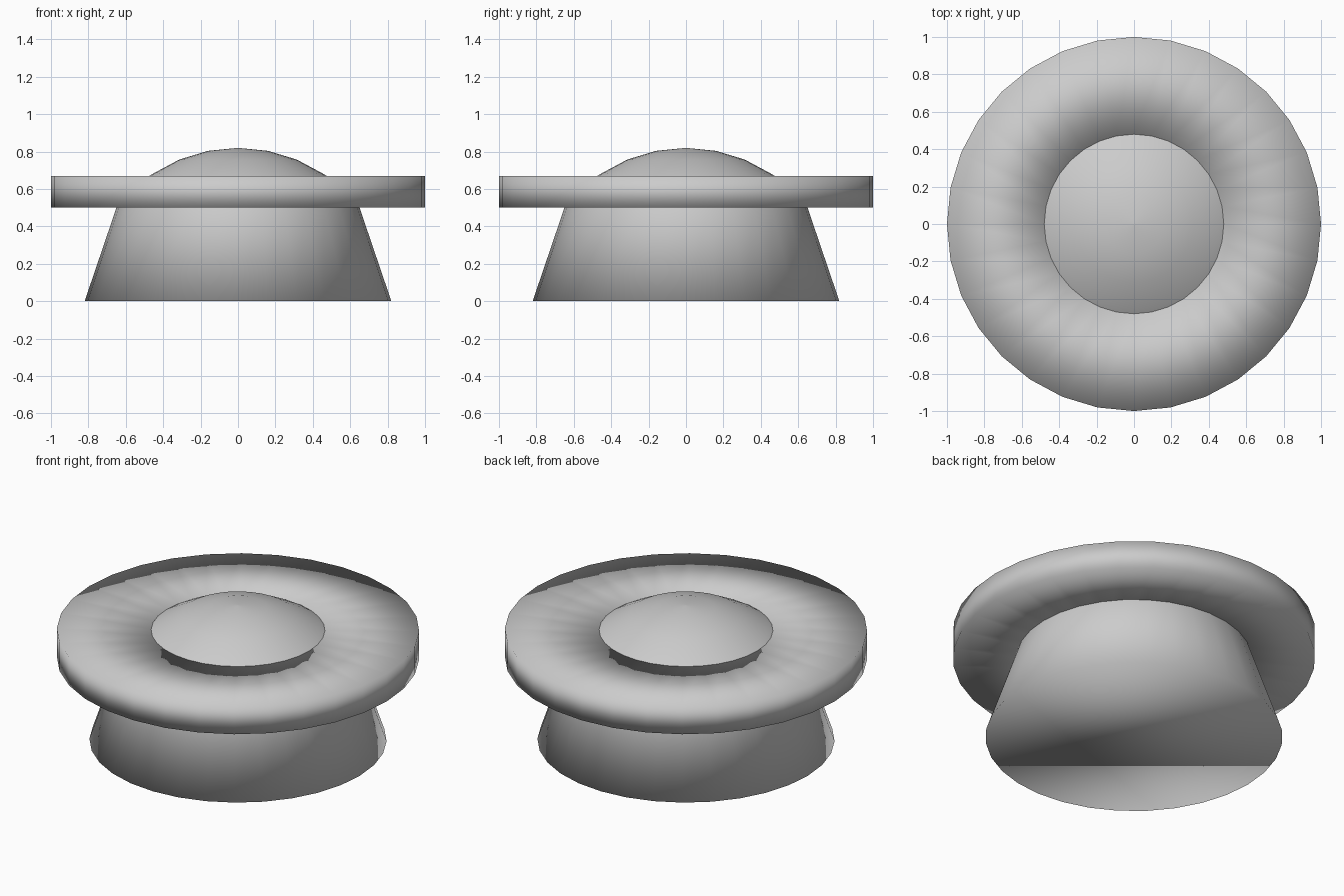
import bpy
import math

SEGMENTS = 32

cube = bpy.data.objects.get("Cube")
if cube:
    bpy.data.objects.remove(cube, do_unlink=True)

# One plain grey for everything
grey = bpy.data.materials.new("plain_grey")
grey.use_nodes = True
colour = (0.6, 0.6, 0.6, 1)
grey.diffuse_color = colour
grey.node_tree.nodes["Principled BSDF"].inputs["Base Color"].default_value = colour


def lathe(name, profile, closed=False, caps=()):
    """Turn (radius, z) points about z; caps lists profile points closed by a flat face."""
    verts = []
    for radius, z in profile:
        for i in range(SEGMENTS):
            a = math.tau * i / SEGMENTS
            verts.append((radius * math.cos(a), radius * math.sin(a), z))
    count = len(profile)
    faces = []
    for p in range(count if closed else count - 1):
        q = (p + 1) % count
        for i in range(SEGMENTS):
            j = (i + 1) % SEGMENTS
            faces.append((p * SEGMENTS + i, p * SEGMENTS + j,
                          q * SEGMENTS + j, q * SEGMENTS + i))
    for p in caps:
        ring = [p * SEGMENTS + i for i in range(SEGMENTS)]
        faces.append(ring if p else ring[::-1])
    mesh = bpy.data.meshes.new(name)
    mesh.from_pydata(verts, [], faces)
    mesh.materials.append(grey)
    mesh.shade_smooth()
    obj = bpy.data.objects.new(name, mesh)
    bpy.context.collection.objects.link(obj)
    return obj


# Tapered base, running up into the rim
lathe("tapered_base", [(0.82, 0), (0.65, 0.5)], caps=(0,))

# Wide flat rim with a round hole
lathe("flat_rim", [(0.48, 0.5), (1, 0.5), (1, 0.67), (0.48, 0.67)], closed=True)

# Shallow dome: the top rings of a sphere
R = 0.82
step = math.pi / 16
dome_profile = [(0.482, 0.665)]
dome_profile += [(R * math.sin(k * step), R * math.cos(k * step)) for k in (3, 2, 1)]
dome_profile.append((0.0005, R))
lathe("dome", dome_profile, caps=(4,))
